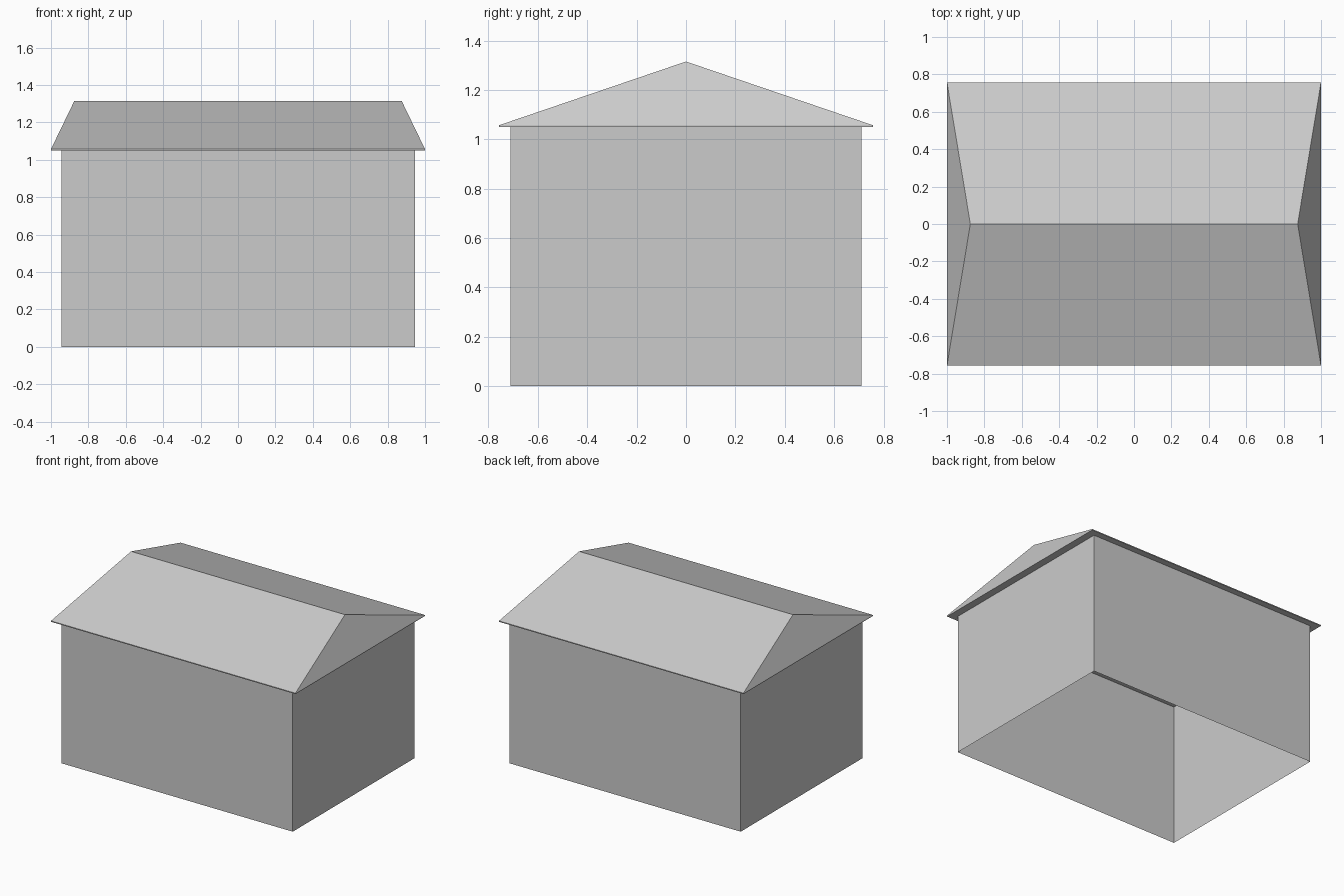
import bpy
import bmesh

cube = bpy.data.objects.get("Cube")
if cube:
    bpy.data.objects.remove(cube, do_unlink=True)

WALL_X, WALL_Y = 0.945, 0.71
EAVE_X, EAVE_Y = 1.0, 0.757
SOFFIT_Z, EAVE_Z, RIDGE_Z = 1.05, 1.057, 1.315
RIDGE_X = 0.875

grey = bpy.data.materials.new("light_grey")
grey.use_nodes = True
colour = (0.6, 0.6, 0.6, 1)
grey.diffuse_color = colour
grey.node_tree.nodes["Principled BSDF"].inputs["Base Color"].default_value = colour


def finish(bm, name):
    bmesh.ops.recalc_face_normals(bm, faces=bm.faces)
    mesh = bpy.data.meshes.new(name)
    bm.to_mesh(mesh)
    bm.free()
    mesh.materials.append(grey)
    obj = bpy.data.objects.new(name, mesh)
    bpy.context.collection.objects.link(obj)
    return obj


def rectangle(bm, x, y, z):
    return [bm.verts.new((sx * x, sy * y, z))
            for sx, sy in ((-1, -1), (1, -1), (1, 1), (-1, 1))]


def band(bm, lower, upper):
    for i in range(4):
        j = (i + 1) % 4
        bm.faces.new((lower[i], lower[j], upper[j], upper[i]))


# Walls: thin shell, open underneath
bm = bmesh.new()
band(bm, rectangle(bm, WALL_X, WALL_Y, 0), rectangle(bm, WALL_X, WALL_Y, SOFFIT_Z))
finish(bm, "walls")

# Hipped roof: flat soffit, thin fascia, two slopes and two steep hip ends
bm = bmesh.new()
soffit = rectangle(bm, EAVE_X, EAVE_Y, SOFFIT_Z)
eave = rectangle(bm, EAVE_X, EAVE_Y, EAVE_Z)
bm.faces.new(soffit[::-1])
band(bm, soffit, eave)
right, left = [bm.verts.new((s * RIDGE_X, 0, RIDGE_Z)) for s in (-1, 1)]
bm.faces.new((eave[0], eave[1], left, right))
bm.faces.new((eave[1], eave[2], left))
bm.faces.new((eave[2], eave[3], right, left))
bm.faces.new((eave[3], eave[0], right))
finish(bm, "hipped_roof")
